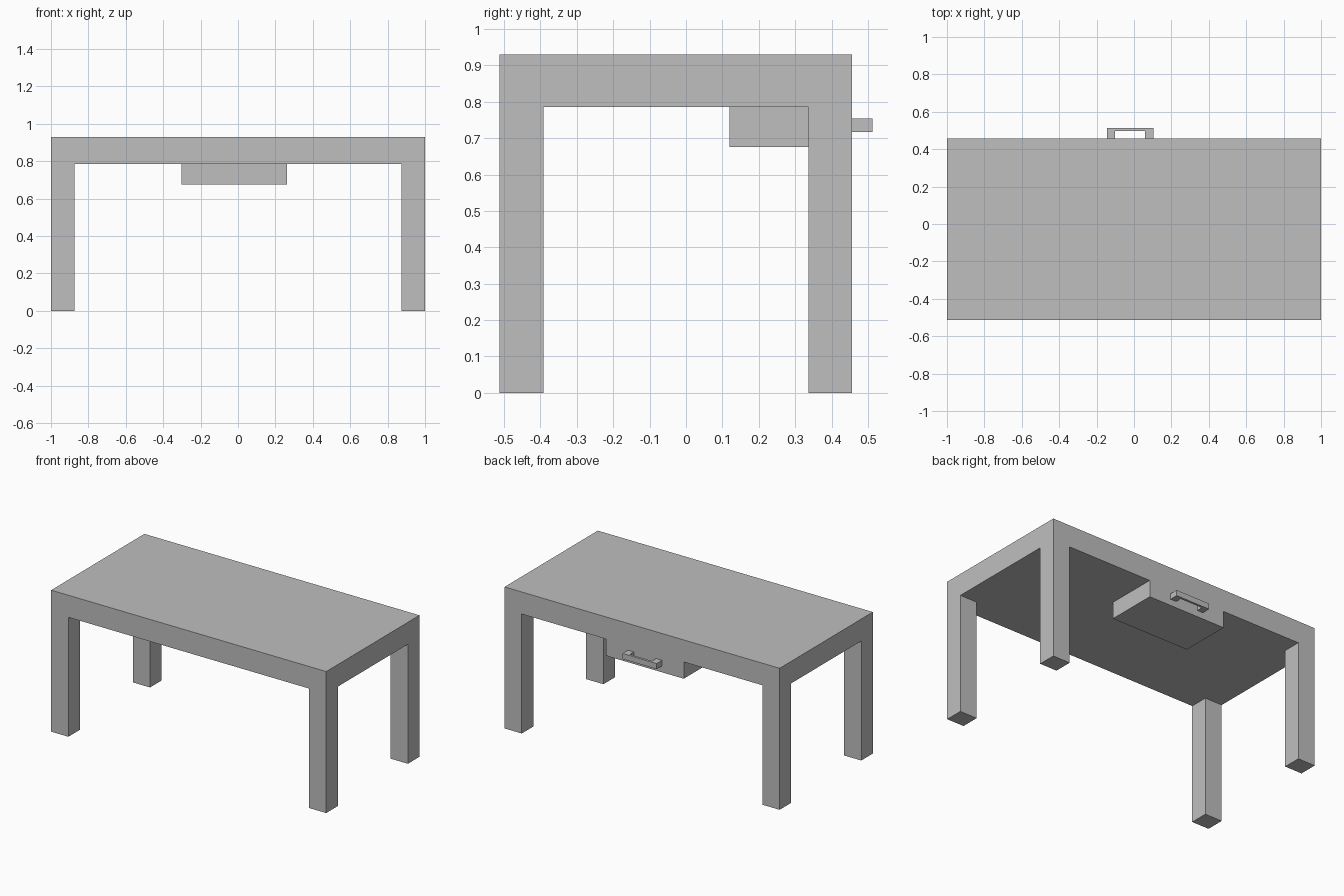
import bpy, bmesh
from mathutils import Vector

cube = bpy.data.objects.get("Cube")
if cube:
    bpy.data.objects.remove(cube, do_unlink=True)

grey = bpy.data.materials.new("plain grey")
grey.use_nodes = True
colour = (0.52, 0.52, 0.52, 1)
grey.diffuse_color = colour
grey.node_tree.nodes["Principled BSDF"].inputs["Base Color"].default_value = colour

FRONT, BACK = -0.512, 0.456
APRON, TOP = 0.785, 0.93
LEG_X, LEG_Y = 0.125, 0.12
DRAWER = (-0.303, 0.262)          # drawer sides in x
DRAWER_INNER, DRAWER_BASE = 0.12, 0.675


def finish(bm, name):
    bmesh.ops.dissolve_limit(bm, angle_limit=0.01, verts=bm.verts, edges=bm.edges)
    bmesh.ops.recalc_face_normals(bm, faces=bm.faces)
    mesh = bpy.data.meshes.new(name)
    bm.to_mesh(mesh)
    bm.free()
    mesh.materials.append(grey)
    obj = bpy.data.objects.new(name, mesh)
    bpy.context.collection.objects.link(obj)
    return obj


def pull_down(bm, inside, z):
    """Extrude the underside faces chosen by inside(x, y) down to z."""
    faces = [f for f in bm.faces if f.normal.z < -0.9
             and abs(f.calc_center_median().z - APRON) < 1e-4
             and inside(*f.calc_center_median().xy)]
    result = bmesh.ops.extrude_face_region(bm, geom=faces)
    for v in result["geom"]:
        if isinstance(v, bmesh.types.BMVert):
            v.co.z = z
    bmesh.ops.delete(bm, geom=faces, context="FACES")
    bm.normal_update()


# Table top, legs and drawer as one seamless body
bm = bmesh.new()
bmesh.ops.create_cube(bm, size=1)
for v in bm.verts:
    v.co = Vector((v.co.x * 2, BACK if v.co.y > 0 else FRONT, TOP if v.co.z > 0 else APRON))
x_cuts = [LEG_X - 1, *DRAWER, 1 - LEG_X]
y_cuts = [FRONT + LEG_Y, DRAWER_INNER, BACK - LEG_Y]
for axis, cuts in enumerate((x_cuts, y_cuts)):
    for cut in cuts:
        point, normal = Vector(), Vector()
        point[axis], normal[axis] = cut, 1
        bmesh.ops.bisect_plane(bm, geom=bm.verts[:] + bm.edges[:] + bm.faces[:],
                               plane_co=point, plane_no=normal)
bm.normal_update()
pull_down(bm, lambda x, y: abs(x) > 1 - LEG_X
          and not FRONT + LEG_Y < y < BACK - LEG_Y, 0)
pull_down(bm, lambda x, y: DRAWER[0] < x < DRAWER[1] and y > DRAWER_INNER, DRAWER_BASE)
finish(bm, "table_body")

# U-shaped drawer handle, extruded upwards from its plan outline
bm = bmesh.new()
mid, outer, inner = -0.021, 0.124, 0.081
half = [(outer, BACK), (outer, 0.512), (inner, 0.497), (inner, BACK)]
outline = [(outer, BACK), (outer, 0.512), (-outer, 0.512), (-outer, BACK),
           (-inner, BACK), (-inner, 0.497), (inner, 0.497), (inner, BACK)]
face = bm.faces.new([bm.verts.new((mid + x, y, 0.717)) for x, y in outline])
solid = bmesh.ops.extrude_face_region(bm, geom=[face])
bmesh.ops.translate(bm, vec=(0, 0, 0.037),
                    verts=[g for g in solid["geom"] if isinstance(g, bmesh.types.BMVert)])
finish(bm, "drawer_handle")
